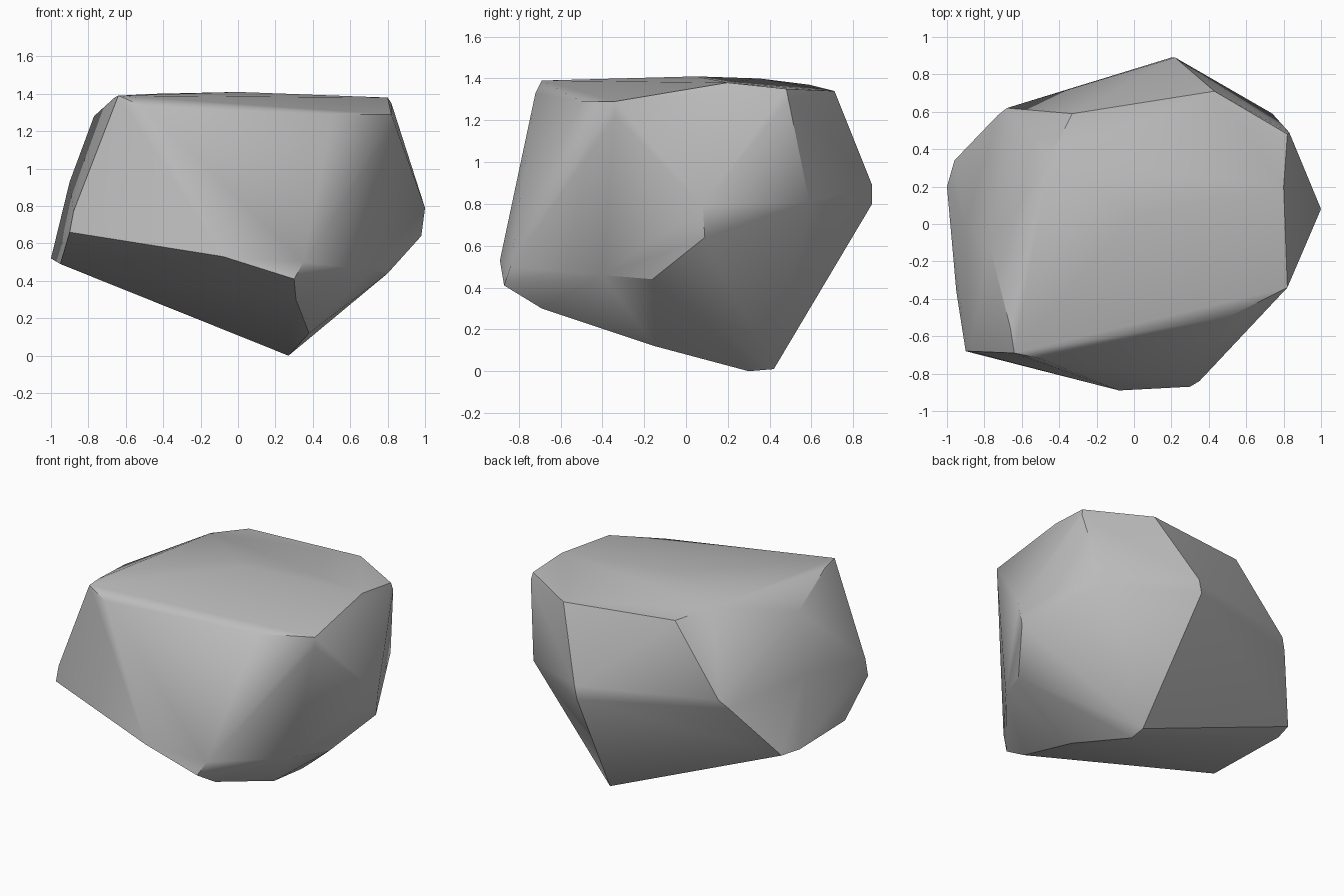
import bpy
import bmesh
import math

# Remove the default object only
default_object = bpy.data.objects.get("Cube")
if default_object:
    bpy.data.objects.remove(default_object, do_unlink=True)


def make_material(name, colour):
    material = bpy.data.materials.new(name)
    material.use_nodes = True
    material.diffuse_color = colour
    shader = next(node for node in material.node_tree.nodes
                  if node.type == "BSDF_PRINCIPLED")
    shader.inputs["Base Color"].default_value = colour
    shader.inputs["Roughness"].default_value = 0.9
    return material


def hull_object(name, corner_groups, material):
    """Wrap a convex skin around all the corners of the stone."""
    bm = bmesh.new()
    for corners in corner_groups.values():
        for corner in corners:
            bm.verts.new(corner)
    result = bmesh.ops.convex_hull(bm, input=bm.verts[:])
    # Drop corners that the skin did not need
    leftover = [item for item in result["geom_interior"]
                if isinstance(item, bmesh.types.BMVert) and item.is_valid]
    bmesh.ops.delete(bm, geom=leftover, context="VERTS")
    bmesh.ops.recalc_face_normals(bm, faces=bm.faces[:])
    mesh = bpy.data.meshes.new(name)
    bm.to_mesh(mesh)
    bm.free()
    mesh.materials.append(material)
    stone = bpy.data.objects.new(name, mesh)
    bpy.context.collection.objects.link(stone)
    return stone


# Chipped corners of the boulder, grouped by where they sit
boulder_corners = {
    # Nearly level crown
    "crown": [(0, .05, 1.41), (-.45, .35, 1.4), (-.33, .59, 1.37),
              (.43, .71, 1.34), (.82, .48, 1.35), (.8, .2, 1.38),
              (-.64, -.69, 1.39), (-.66, -.56, 1.38)],
    # Worn rim just below the crown
    "rim": [(.82, -.34, 1.29), (.82, -.34, 1.22), (.5, -.5, 1.29),
            (-.5, -.72, 1.33), (.83, .49, 1.3), (-.77, -.12, 1.28)],
    # Widest corners around the waist
    "waist_front": [(-.9, -.68, .66), (-.88, -.68, .77), (-.08, -.89, .53),
                    (.3, -.87, .41), (.35, -.84, .5)],
    "waist_left": [(1, .08, .79), (.98, .09, .64), (.74, .59, .81)],
    "waist_back": [(.2, .89, .8), (.22, .89, .89), (-.68, .62, .93),
                   (-.73, .58, .87)],
    "waist_right": [(-.9, 0, .93), (-.96, .34, .52), (-1, .2, .52),
                    (-.95, -.36, .49)],
    # Underside narrowing to a blunt foot
    "underside": [(.7, -.4, .46), (.8, -.16, .44), (.31, -.69, .3),
                  (.38, -.15, .12)],
    "foot": [(.27, .3, 0), (.28, .42, .01)],
}

stone_grey = make_material("stone grey", (0.5, 0.5, 0.5, 1))
boulder = hull_object("boulder", boulder_corners, stone_grey)

# Soft shading over gentle bends, crisp lines on the hard breaks
bpy.ops.object.select_all(action="DESELECT")
boulder.select_set(True)
bpy.context.view_layer.objects.active = boulder
bpy.ops.object.shade_smooth_by_angle(angle=math.radians(30))
